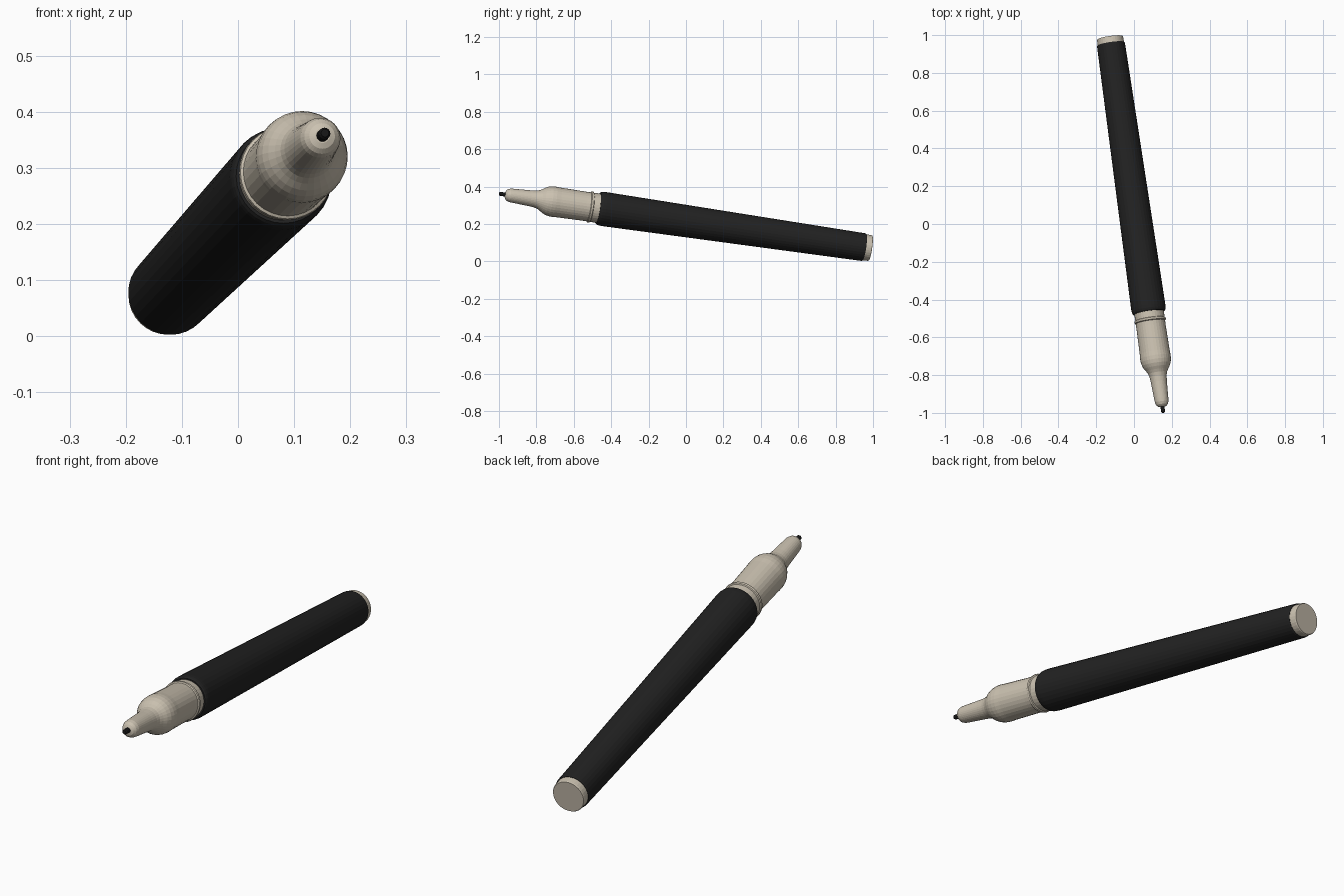
import bpy, bmesh, math
from mathutils import Vector

if "Cube" in bpy.data.objects:
    bpy.data.objects.remove(bpy.data.objects["Cube"])

SIDES = 32
TAIL = Vector((-0.127, 0.986, 0.071))
TIP = Vector((0.155, -0.999, 0.362))
AXIS = (TIP - TAIL).normalized()
LENGTH = (TIP - TAIL).length
ROT = AXIS.to_track_quat('Z', 'Y').to_matrix().to_4x4()


def material(name, rgb):
    m = bpy.data.materials.new(name)
    m.diffuse_color = (*rgb, 1.0)
    m.use_nodes = True
    m.node_tree.nodes["Principled BSDF"].inputs["Base Color"].default_value = m.diffuse_color
    return m


cream = material("cream plastic", (0.60, 0.54, 0.44))
charcoal = material("charcoal barrel", (0.016, 0.016, 0.016))
black = material("black nib", (0.008, 0.008, 0.008))


def lathe(name, profile, mat, sides=SIDES):
    """Capped solid of revolution; profile is (distance from tail, radius)."""
    bm = bmesh.new()
    rings = []
    for t, r in profile:
        rings.append([bm.verts.new((r * math.cos(2 * math.pi * i / sides),
                                    r * math.sin(2 * math.pi * i / sides), t))
                      for i in range(sides)])
    for a, b in zip(rings, rings[1:]):
        for i in range(sides):
            j = (i + 1) % sides
            bm.faces.new((a[i], a[j], b[j], b[i]))
    bm.faces.new(rings[0][::-1])
    bm.faces.new(rings[-1])
    bm.transform(ROT)
    bm.normal_update()
    me = bpy.data.meshes.new(name)
    bm.to_mesh(me)
    bm.free()
    me.materials.append(mat)
    ob = bpy.data.objects.new(name, me)
    ob.location = TAIL
    bpy.context.collection.objects.link(ob)
    return ob


# Tail plug
lathe("tail_plug", [(0, 0.067), (0.004, 0.0695), (0.05, 0.0705)], cream)

# Tapered barrel with a rounded front lip
lathe("barrel", [(0.033, 0.072), (0.037, 0.0745), (1.455, 0.0915), (1.470, 0.0905),
                 (1.480, 0.088), (1.486, 0.084)], charcoal)

# Grip section: sleeve, shoulder, neck and rounded front end
lathe("grip", [(1.44, 0.079), (1.56, 0.078), (1.70, 0.080), (1.725, 0.0815),
               (1.745, 0.0805), (1.765, 0.076), (1.782, 0.068), (1.797, 0.058),
               (1.812, 0.050), (1.83, 0.0455), (1.86, 0.0425), (1.95, 0.0375),
               (1.968, 0.036), (1.982, 0.031), (1.990, 0.023), (1.994, 0.013)], cream)

# Raised collar ring
lathe("collar_ring", [(1.520, 0.078), (1.523, 0.083), (1.528, 0.0845),
                      (1.534, 0.083), (1.537, 0.078)], cream)

# Writing nib
lathe("nib", [(1.96, 0.011), (LENGTH - 0.005, 0.0105), (LENGTH, 0.007)], black, 16)
